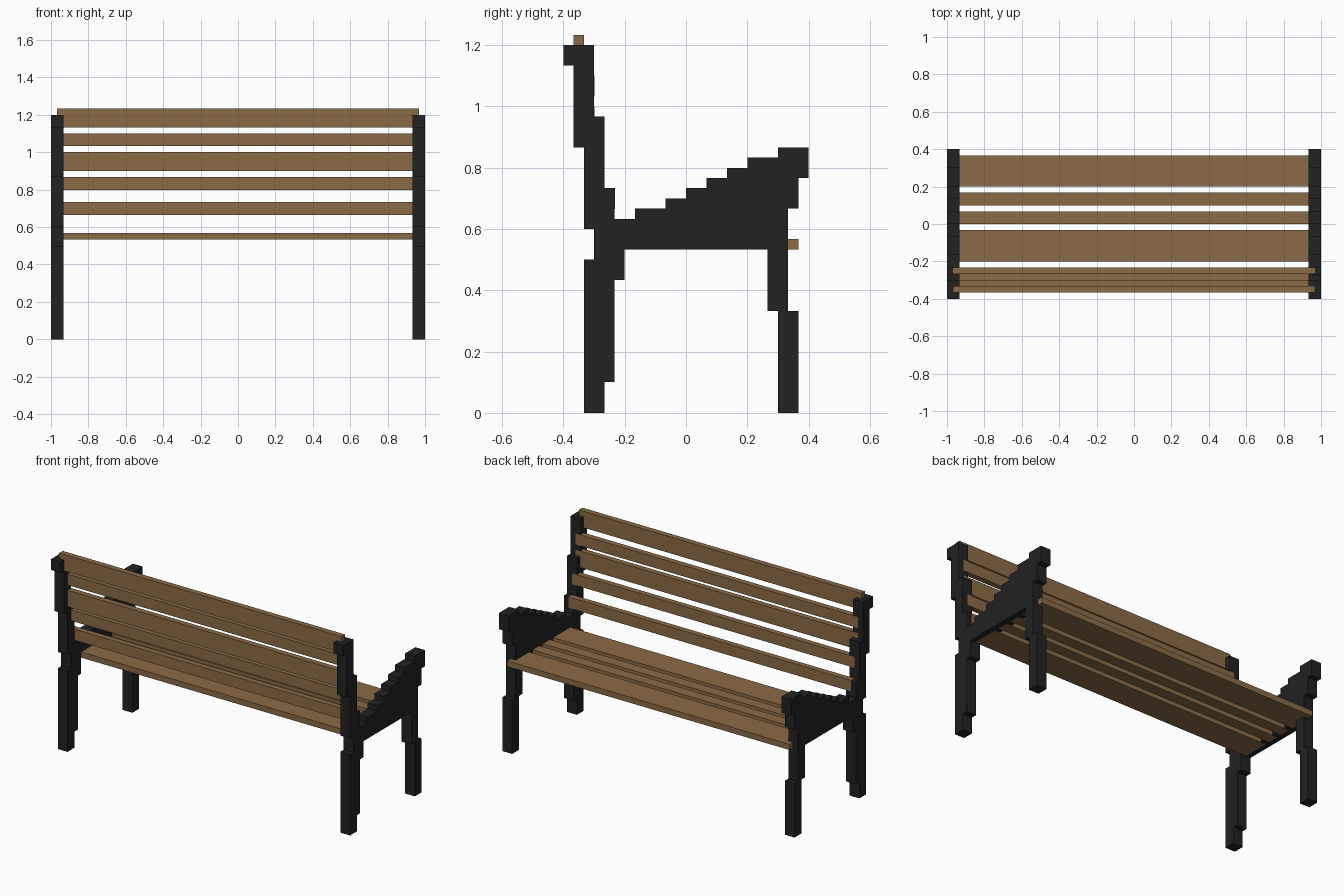
import bpy
import bmesh

U = 1 / 30  # one grid step

cube = bpy.data.objects.get("Cube")
if cube:
    bpy.data.objects.remove(cube, do_unlink=True)


def make_material(name, rgb):
    mat = bpy.data.materials.new(name)
    mat.use_nodes = True
    mat.diffuse_color = (*rgb, 1)
    bsdf = mat.node_tree.nodes["Principled BSDF"]
    bsdf.inputs["Base Color"].default_value = (*rgb, 1)
    bsdf.inputs["Roughness"].default_value = 0.8
    return mat


iron = make_material("black iron", (0.016, 0.016, 0.016))
wood = make_material("brown wood", (0.258, 0.147, 0.061))


def finish(name, bm, mat):
    bmesh.ops.recalc_face_normals(bm, faces=bm.faces)
    mesh = bpy.data.meshes.new(name)
    bm.to_mesh(mesh)
    bm.free()
    mesh.materials.append(mat)
    obj = bpy.data.objects.new(name, mesh)
    bpy.context.collection.objects.link(obj)


def end_frame(name, outline, x0, x1):
    """Extrude a stepped (y, z) outline from x0 to x1."""
    bm = bmesh.new()
    face = bm.faces.new([bm.verts.new((x0 * U, y * U, z * U)) for y, z in outline])
    moved = bmesh.ops.extrude_face_region(bm, geom=[face])["geom"]
    verts = [v for v in moved if isinstance(v, bmesh.types.BMVert)]
    bmesh.ops.translate(bm, verts=verts, vec=((x1 - x0) * U, 0, 0))
    finish(name, bm, iron)


def slat(name, y0, y1, z0, z1):
    """Long board; a hair oversize so it shows where it sits flush in the frames."""
    grow = 0.0016
    bm = bmesh.new()
    bmesh.ops.create_cube(bm, size=1)
    bmesh.ops.scale(bm, verts=bm.verts,
                    vec=(58 * U, (y1 - y0) * U + grow, (z1 - z0) * U + grow))
    bmesh.ops.translate(bm, verts=bm.verts,
                        vec=(0, (y0 + y1) / 2 * U, (z0 + z1) / 2 * U))
    finish(name, bm, wood)


# Stepped side profile, in grid steps (y, z)
outline = [
    # back leg, inner side, and underside of the seat rail
    (-10, 0), (-8, 0), (-8, 3), (-7, 3), (-7, 13), (-6, 13), (-6, 16), (8, 16),
    # front leg and armrest end
    (8, 10), (9, 10), (9, 0), (11, 0), (11, 10), (10, 10), (10, 20),
    (11, 20), (11, 23), (12, 23), (12, 26),
    # armrest steps down towards the back
    (9, 26), (9, 25), (6, 25), (6, 24), (4, 24), (4, 23), (2, 23), (2, 22),
    (0, 22), (0, 21), (-2, 21), (-2, 20), (-5, 20), (-5, 19), (-7, 19),
    # back post, up and over
    (-7, 22), (-8, 22), (-8, 29), (-9, 29), (-9, 36), (-12, 36), (-12, 34),
    (-11, 34), (-11, 26), (-10, 26), (-10, 18), (-9, 18), (-9, 15), (-10, 15),
]
end_frame("right_end_frame", outline, -30, -28)
end_frame("left_end_frame", outline, 28, 30)

# Seat boards
for i, (y0, y1) in enumerate([(6, 11), (3, 5), (0, 2), (-6, -1)], 1):
    slat(f"seat_slat_{i}", y0, y1, 16, 17)

# Backrest boards, leaning back with height
for i, (y0, z0, z1) in enumerate(
        [(-8, 20, 22), (-9, 24, 26), (-10, 27, 30), (-10, 31, 33), (-11, 34, 37)], 1):
    slat(f"back_slat_{i}", y0, y0 + 1, z0, z1)
